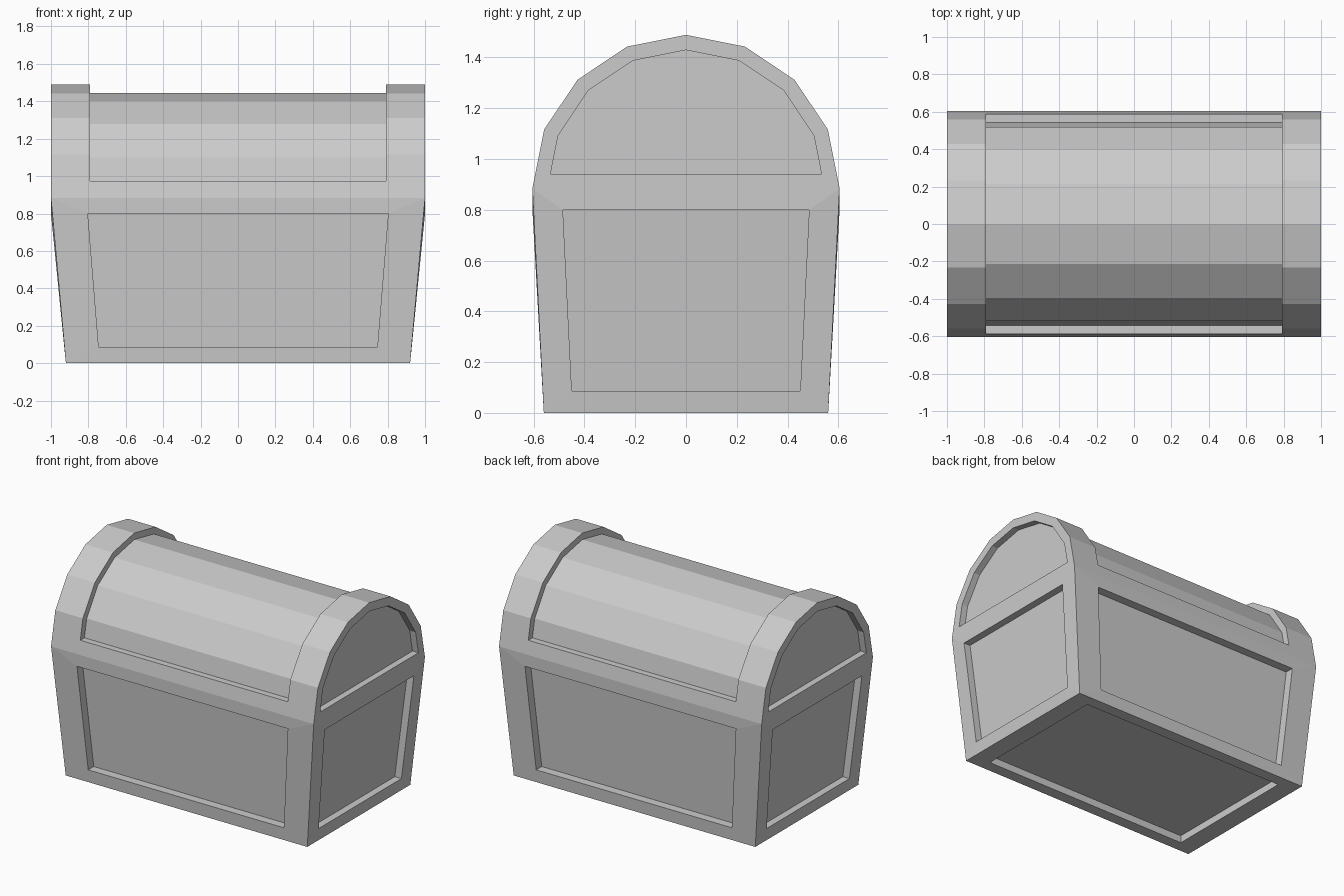
import bpy, bmesh, math
from mathutils import Vector

cube = bpy.data.objects.get("Cube")
if cube:
    bpy.data.objects.remove(cube, do_unlink=True)

grey = bpy.data.materials.new("plain grey")
grey.use_nodes = True
colour = (0.6, 0.6, 0.6, 1)
grey.diffuse_color = colour
grey.node_tree.nodes["Principled BSDF"].inputs["Base Color"].default_value = colour

SEAM = 0.884          # height where lid meets body
RADIUS = 0.605        # lid radius, also half the chest depth
BAND = 0.79           # inner edge of the raised lid bands


def strip(bm, a, b, closed=False):
    """Bridge two point lists of equal length with quads."""
    n = len(a)
    for i in range(n if closed else n - 1):
        j = (i + 1) % n
        bm.faces.new([bm.verts.new(p) for p in (a[i], a[j], b[j], b[i])])


def recessed_panel(bm, outer, rim, push):
    """Frame from outer to rim, straight walls, and a sunken floor."""
    floor = [Vector(p) + Vector(push) for p in rim]
    strip(bm, outer, rim, True)
    strip(bm, rim, floor, True)
    bm.faces.new([bm.verts.new(p) for p in floor])


def finish(bm, name):
    bmesh.ops.remove_doubles(bm, verts=bm.verts, dist=0.0005)
    bmesh.ops.recalc_face_normals(bm, faces=bm.faces)
    mesh = bpy.data.meshes.new(name)
    bm.to_mesh(mesh)
    bm.free()
    mesh.materials.append(grey)
    obj = bpy.data.objects.new(name, mesh)
    bpy.context.collection.objects.link(obj)


def rect(hx, hy, z):
    return [(-hx, -hy, z), (hx, -hy, z), (hx, hy, z), (-hx, hy, z)]


# Tapered body with a sunken panel on each side and underneath
bm = bmesh.new()
low, high = rect(0.92, 0.56, 0), rect(1, RADIUS, SEAM)
for s in (-1, 1):
    front = [(-0.745, s * 0.565, 0.087), (0.745, s * 0.565, 0.087),
             (0.803, s * RADIUS, 0.8), (-0.803, s * RADIUS, 0.8)]
    side = [(s * 0.929, -0.45, 0.087), (s * 0.929, 0.45, 0.087),
            (s, 0.485, 0.8), (s, -0.485, 0.8)]
    f = (0, 1) if s < 0 else (3, 2)
    e = (0, 3) if s < 0 else (1, 2)
    for (a, b), rim, push in ((f, front, (0, -s * 0.06, 0)),
                              (e, side, (-s * 0.05, 0, 0))):
        recessed_panel(bm, [low[a], low[b], high[b], high[a]], rim, push)
recessed_panel(bm, low, rect(0.79, 0.48, 0), (0, 0, 0.05))
bm.faces.new([bm.verts.new(p) for p in high])
finish(bm, "chest_body")


def arch(x, r, cut):
    """Eight-sided half circle whose two ends are trimmed at height cut."""
    pts = [Vector((x, -r * math.cos(i * math.pi / 8),
                   SEAM + r * math.sin(i * math.pi / 8))) for i in range(9)]
    t = (cut - SEAM) / (pts[1].z - SEAM)
    pts[0], pts[8] = pts[0].lerp(pts[1], t), pts[8].lerp(pts[7], t)
    return pts


# Arched lid: raised end bands, sunken curved panel and sunken end panels
bm = bmesh.new()
RAIL, INNER = 0.975, 0.56
for s in (-1, 1):
    end = arch(s, RADIUS, SEAM)
    strip(bm, end, arch(s * BAND, RADIUS, SEAM))
    strip(bm, arch(s * BAND, RADIUS, RAIL), arch(s * BAND, INNER, RAIL))
    recessed_panel(bm, end, arch(s, 0.545, 0.94), (-s * 0.045, 0, 0))
strip(bm, arch(-BAND, INNER, RAIL), arch(BAND, INNER, RAIL))

# Lower rails and ledges along front and back
for k in (0, 8):
    left, right = [[arch(x, RADIUS, SEAM)[k], arch(x, RADIUS, RAIL)[k],
                    arch(x, INNER, RAIL)[k]] for x in (-BAND, BAND)]
    strip(bm, left, right)
bm.faces.new([bm.verts.new(p) for p in high])
finish(bm, "chest_lid")
